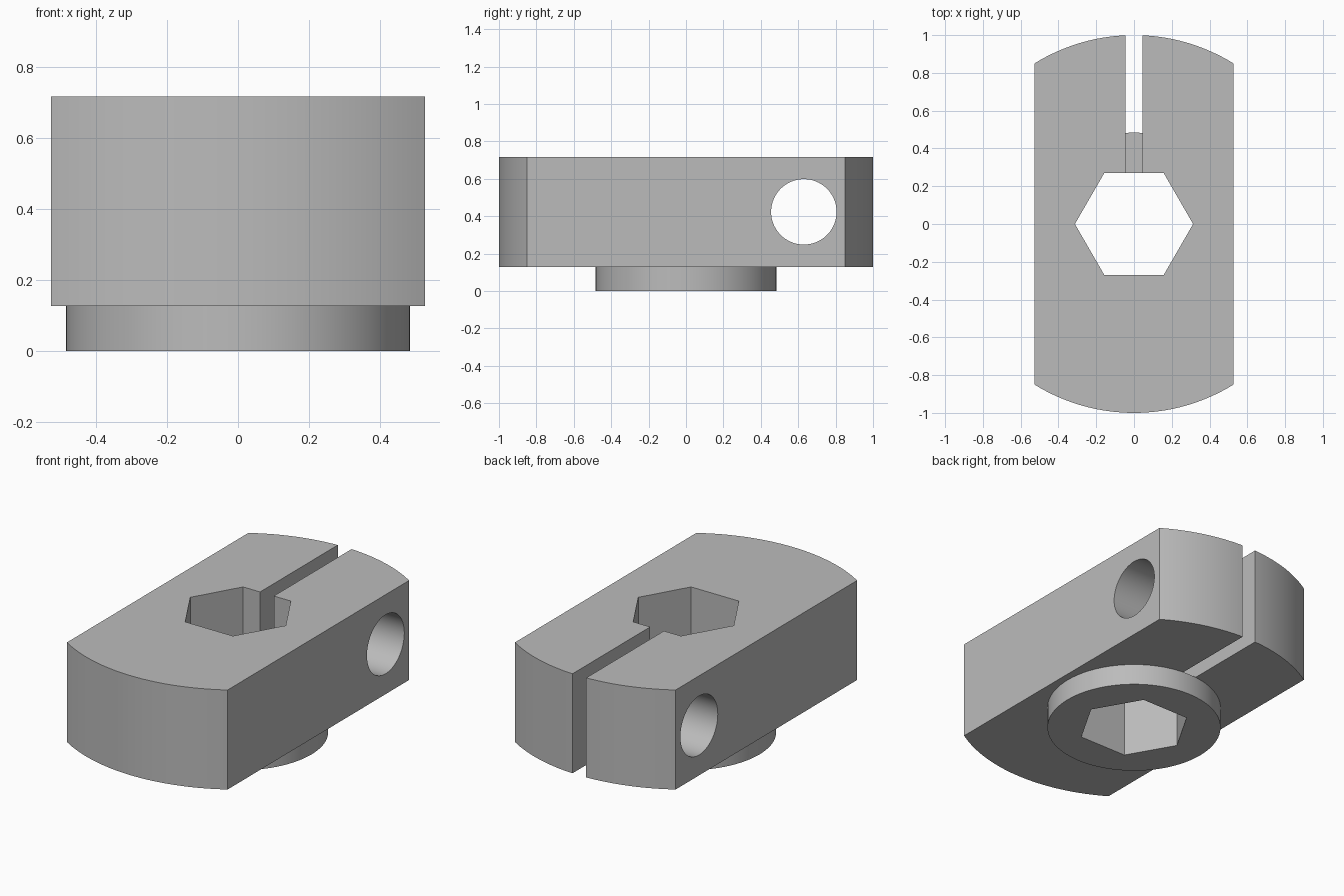
import bpy, bmesh
from math import sin, cos, pi, asin, radians
from mathutils import Matrix

cube = bpy.data.objects.get("Cube")
if cube:
    bpy.data.objects.remove(cube)

HALF_WIDTH, BASE, TOP = 0.527, 0.127, 0.717
BOSS_RADIUS, HEX_RADIUS, SLOT_HALF = 0.484, 0.313, 0.045

steel = bpy.data.materials.new("plain grey")
steel.use_nodes = True
GREY = (0.5, 0.5, 0.5, 1)
steel.diffuse_color = GREY
steel.node_tree.nodes["Principled BSDF"].inputs["Base Color"].default_value = GREY


def ring(radius, count):
    return [(radius * cos(2 * pi * i / count), radius * sin(2 * pi * i / count))
            for i in range(count)]


def prism(name, outline, low, high, matrix=None):
    """Extrude a flat outline along z between two heights."""
    bm = bmesh.new()
    face = bm.faces.new([bm.verts.new((x, y, low)) for x, y in outline])
    grown = bmesh.ops.extrude_face_region(bm, geom=[face])["geom"]
    bmesh.ops.translate(bm, vec=(0, 0, high - low),
                        verts=[g for g in grown if isinstance(g, bmesh.types.BMVert)])
    bmesh.ops.recalc_face_normals(bm, faces=bm.faces)
    if matrix:
        bm.transform(matrix)
    mesh = bpy.data.meshes.new(name)
    bm.to_mesh(mesh)
    bm.free()
    mesh.materials.append(steel)
    obj = bpy.data.objects.new(name, mesh)
    bpy.context.collection.objects.link(obj)
    return obj


def combine(target, tool, operation):
    """Apply a boolean and discard its tool."""
    mod = target.modifiers.new(tool.name, 'BOOLEAN')
    mod.operation, mod.solver, mod.object = operation, 'EXACT', tool
    bpy.context.view_layer.objects.active = target
    bpy.ops.object.modifier_apply(modifier=mod.name)
    bpy.data.objects.remove(tool)


# Block with flat sides and rounded ends
sweep = asin(HALF_WIDTH)
arc = [sweep * (2 * i / 32 - 1) for i in range(33)]
outline = [(sin(a), -cos(a)) for a in arc] + [(-sin(a), cos(a)) for a in arc]
body = prism("clamp_body", outline, BASE, TOP)

# Clamping slot from the centre out through the back
slot = [(-SLOT_HALF, 0), (SLOT_HALF, 0), (SLOT_HALF, 1.1), (-SLOT_HALF, 1.1)]
combine(body, prism("slot_cutter", slot, 0, 1), 'DIFFERENCE')

# Cross hole for the clamping bolt
across = Matrix.Translation((0, 0.63, 0.423)) @ Matrix.Rotation(pi / 2, 4, 'Y')
combine(body, prism("bolt_cutter", ring(0.175, 64), -1, 1, across), 'DIFFERENCE')

# Round boss underneath, then the hexagonal bore through everything
combine(body, prism("boss", ring(BOSS_RADIUS, 96), 0, BASE), 'UNION')
combine(body, prism("hex_cutter", ring(HEX_RADIUS, 6), -1, 1), 'DIFFERENCE')

bpy.ops.object.select_all(action='DESELECT')
body.select_set(True)
bpy.context.view_layer.objects.active = body
bpy.ops.object.shade_smooth_by_angle(angle=radians(20))
